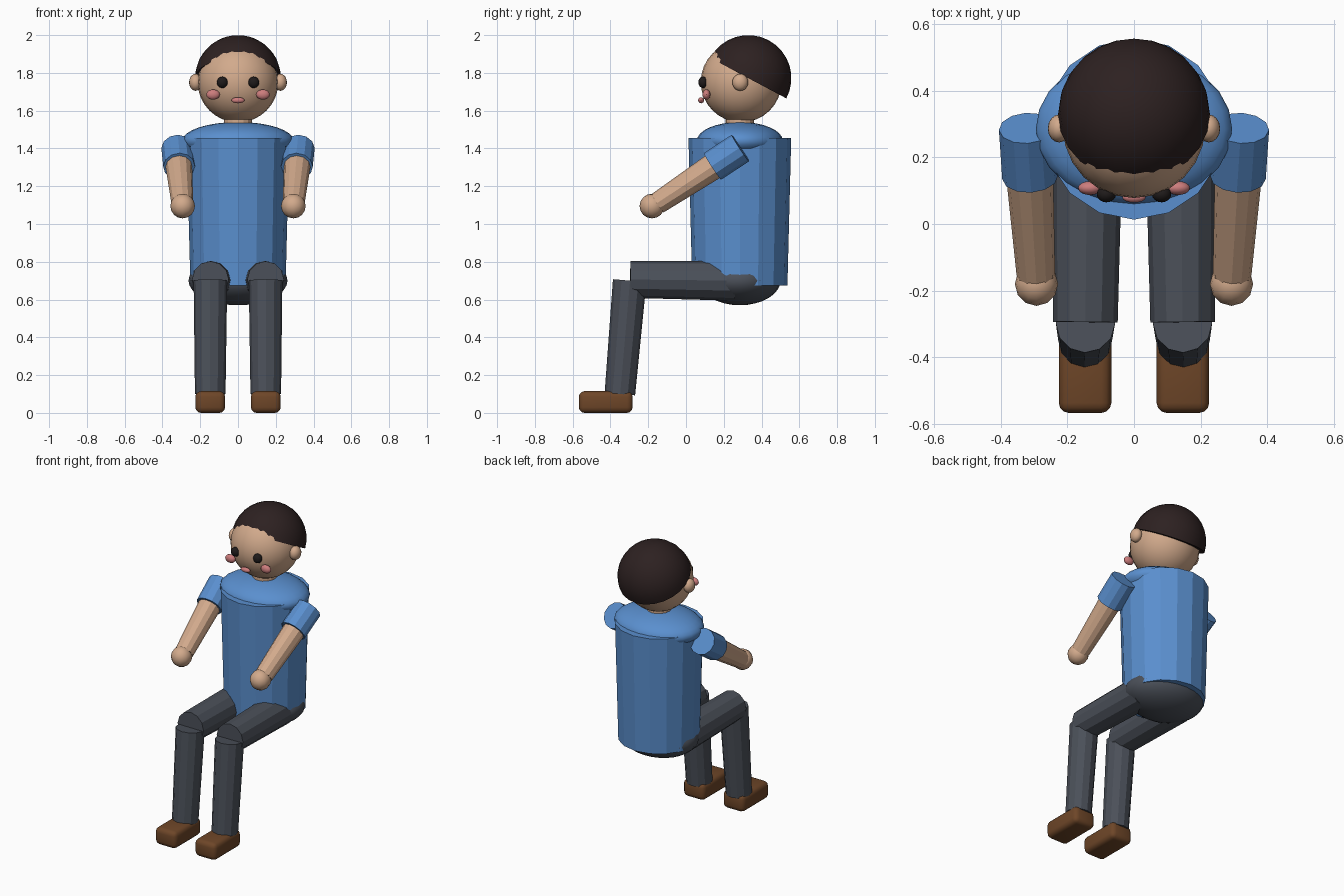
import bpy, bmesh, math
from mathutils import Vector, Matrix

cube = bpy.data.objects.get("Cube")
if cube:
    bpy.data.objects.remove(cube, do_unlink=True)


def material(name, rgb):
    m = bpy.data.materials.new(name)
    m.use_nodes = True
    m.diffuse_color = (*rgb, 1)
    m.node_tree.nodes["Principled BSDF"].inputs["Base Color"].default_value = (*rgb, 1)
    return m


SKIN = material("skin", (0.645, 0.402, 0.262))
SHIRT = material("blue shirt", (0.102, 0.275, 0.62))
TROUSERS = material("grey trousers", (0.07, 0.08, 0.1))
SHOES = material("brown leather", (0.155, 0.061, 0.021))
HAIR = material("dark hair", (0.026, 0.015, 0.015))
EYES = material("eye black", (0.014, 0.011, 0.011))
PINK = material("pink", (0.61, 0.205, 0.205))


def finish(bm, name, mat, smooth):
    bmesh.ops.recalc_face_normals(bm, faces=bm.faces)
    mesh = bpy.data.meshes.new(name)
    bm.to_mesh(mesh)
    bm.free()
    mesh.materials.append(mat)
    ob = bpy.data.objects.new(name, mesh)
    bpy.context.collection.objects.link(ob)
    if smooth:
        bpy.ops.object.select_all(action='DESELECT')
        ob.select_set(True)
        bpy.context.view_layer.objects.active = ob
        bpy.ops.object.shade_smooth_by_angle(angle=math.radians(35))
    return ob


def ellipsoid(name, centre, radii, mat, seg=24, rings=16):
    bm = bmesh.new()
    bmesh.ops.create_uvsphere(bm, u_segments=seg, v_segments=rings, radius=1)
    bmesh.ops.transform(bm, verts=bm.verts,
                        matrix=Matrix.Translation(centre) @ Matrix.Diagonal((*radii, 1)))
    return finish(bm, name, mat, True)


def limb(name, a, b, ra, rb, mat, sides=12):
    """Tapered cylinder from a (radius ra) to b (radius rb)."""
    a, b = Vector(a), Vector(b)
    d = b - a
    bm = bmesh.new()
    bmesh.ops.create_cone(bm, cap_ends=True, segments=sides, radius1=ra, radius2=rb, depth=d.length)
    rot = d.to_track_quat('Z', 'Y').to_matrix().to_4x4()
    bmesh.ops.transform(bm, verts=bm.verts, matrix=Matrix.Translation((a + b) / 2) @ rot)
    return finish(bm, name, mat, False)


def rounded_box(name, centre, size, bevel, mat):
    bm = bmesh.new()
    bmesh.ops.create_cube(bm, size=1)
    bmesh.ops.transform(bm, verts=bm.verts,
                        matrix=Matrix.Translation(centre) @ Matrix.Diagonal((*size, 1)))
    bmesh.ops.bevel(bm, geom=bm.edges[:], offset=bevel, segments=3, profile=0.5, affect='EDGES')
    return finish(bm, name, mat, True)


# Trunk
limb("torso", (0, 0.285, 0.675), (0, 0.285, 1.455), 0.252, 0.272, SHIRT, 16)
ellipsoid("shoulders", (0, 0.285, 1.44), (0.295, 0.228, 0.1), SHIRT)
ellipsoid("hips", (0, 0.285, 0.7), (0.262, 0.215, 0.13), TROUSERS)
limb("neck", (0, 0.285, 1.48), (0, 0.285, 1.6), 0.075, 0.075, SKIN, 16)

# Head and mouth
ellipsoid("head", (0, 0.292, 1.752), (0.214, 0.214, 0.214), SKIN)
ellipsoid("mouth", (0, 0.08, 1.655), (0.035, 0.016, 0.016), PINK, 16, 8)

# Hair: half a sphere, tilted down towards the back
bm = bmesh.new()
bmesh.ops.create_uvsphere(bm, u_segments=24, v_segments=16, radius=0.228)
cut = bmesh.ops.bisect_plane(bm, geom=bm.verts[:] + bm.edges[:] + bm.faces[:], dist=1e-5,
                             plane_co=(0, 0, 0), plane_no=(0, 0, 1), clear_inner=True)
bmesh.ops.holes_fill(bm, edges=[e for e in bm.edges if e.is_boundary], sides=0)
bmesh.ops.transform(bm, verts=bm.verts, matrix=Matrix.Translation((0, 0.33, 1.772))
                    @ Matrix.Rotation(math.radians(-28), 4, 'X'))
finish(bm, "hair", HAIR, True)

# Paired parts
for side, s in (("left", 1), ("right", -1)):
    # Face
    ellipsoid(side + "_ear", (s * 0.225, 0.287, 1.75), (0.034, 0.042, 0.045), SKIN, 16, 10)
    ellipsoid(side + "_eye", (s * 0.083, 0.09, 1.75), (0.029, 0.025, 0.03), EYES, 16, 10)
    ellipsoid(side + "_cheek", (s * 0.132, 0.108, 1.685), (0.036, 0.021, 0.027), PINK, 16, 10)
    # Arm
    limb(side + "_sleeve", (s * 0.322, 0.288, 1.402), (s * 0.312, 0.14, 1.305), 0.084, 0.084, SHIRT)
    limb(side + "_arm", (s * 0.318, 0.22, 1.355), (s * 0.295, -0.15, 1.11), 0.074, 0.058, SKIN)
    ellipsoid(side + "_hand", (s * 0.293, -0.18, 1.095), (0.065, 0.066, 0.065), SKIN, 12, 8)
    # Leg
    limb(side + "_thigh", (s * 0.14, 0.26, 0.7), (s * 0.146, -0.295, 0.706), 0.106, 0.097, TROUSERS)
    limb(side + "_shin", (s * 0.146, -0.298, 0.7), (s * 0.147, -0.35, 0.1), 0.089, 0.081, TROUSERS)
    rounded_box(side + "_shoe", (s * 0.147, -0.425, 0.0575), (0.158, 0.285, 0.115), 0.03, SHOES)
